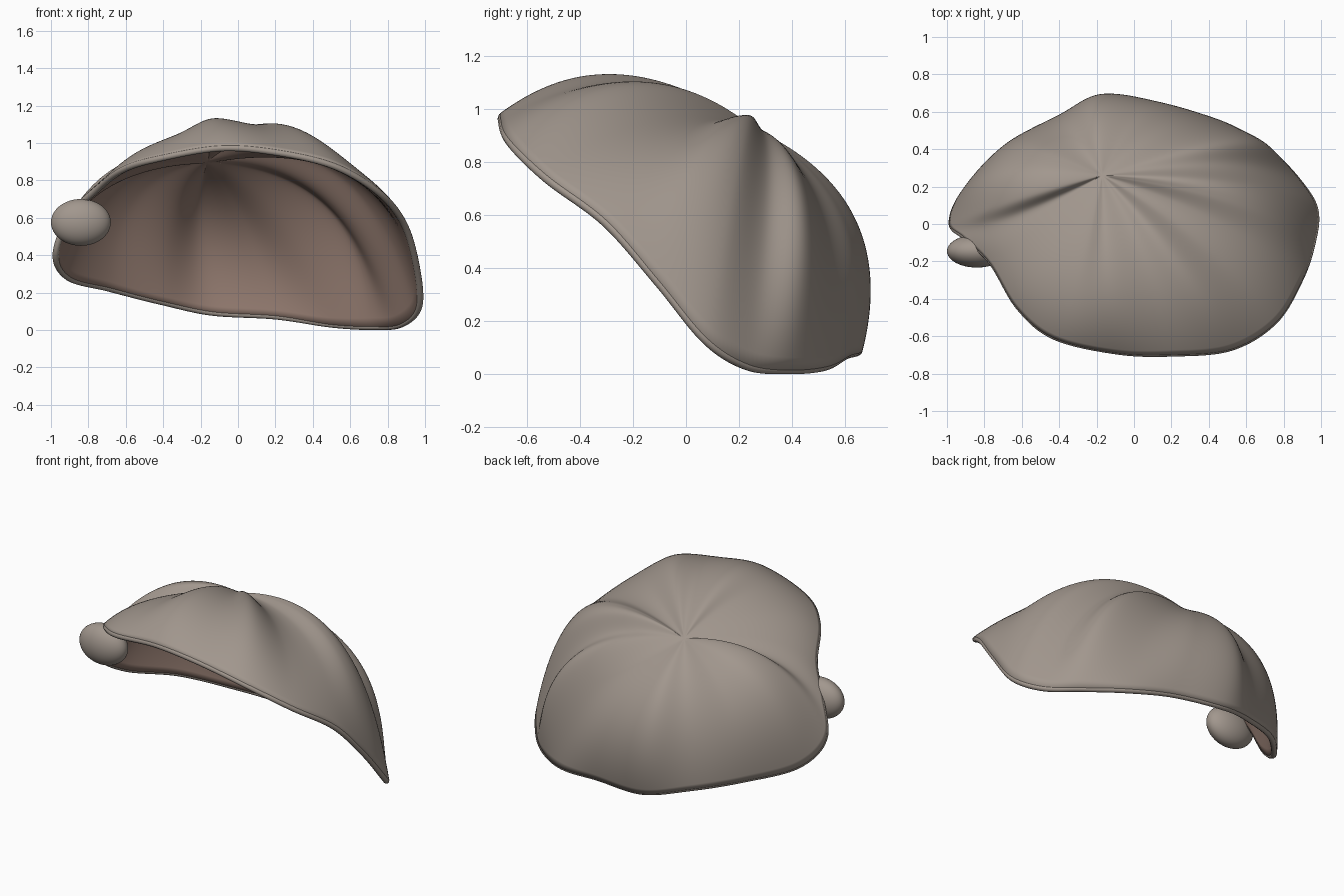
import bpy, bmesh, math
from mathutils import Vector

if "Cube" in bpy.data.objects:
    bpy.data.objects.remove(bpy.data.objects["Cube"])

HUB = Vector((-0.17, 0.26, 0.925))
# each fold ray: rim point, then the point halfway along the ray
RAYS = [
    ((-.10, -.69, .985), (-.14, -.25, 1.13)),
    ((.20, -.70, .965), (.06, -.22, 1.10)),
    ((.52, -.67, .89), (.23, -.19, 1.095)),
    ((.76, -.525, .75), (.37, -.11, .97)),
    ((.90, -.30, .58), (.47, .00, .91)),
    ((.97, -.10, .35), (.55, .11, .895)),
    ((.985, .08, .135), (.55, .21, .85)),
    ((.89, .24, .035), (.48, .31, .735)),
    ((.73, .40, .015), (.48, .44, .67)),
    ((.50, .54, .03), (.22, .52, .60)),
    ((.20, .62, .07), (.04, .60, .575)),
    ((-.15, .665, .09), (-.20, .635, .59)),
    ((-.42, .57, .15), (-.37, .51, .62)),
    ((-.70, .41, .22), (-.57, .41, .71)),
    ((-.92, .18, .28), (-.69, .27, .80)),
    ((-.99, .01, .41), (-.67, .12, .86)),
    ((-.91, -.07, .62), (-.60, .05, .845)),
    ((-.77, -.21, .76), (-.53, -.03, .905)),
    ((-.625, -.45, .87), (-.44, -.16, .985)),
    ((-.43, -.61, .93), (-.29, -.23, 1.055)),
]
SEG, RINGS, WALL = 200, 36, 0.035


def closed_spline(points, u):
    """Smooth closed curve through the points, u in rays."""
    n = len(points)
    i, f = int(u), u - int(u)
    a, b, c, d = (Vector(points[(i + k) % n]) for k in (-1, 0, 1, 2))
    return 0.5 * (2 * b + (c - a) * f + (2 * a - 5 * b + 4 * c - d) * f ** 2
                  + (3 * b - a - 3 * c + d) * f ** 3)


def material(name, rgb):
    m = bpy.data.materials.new(name)
    m.diffuse_color = (*rgb, 1)
    m.use_nodes = True
    m.node_tree.nodes["Principled BSDF"].inputs["Base Color"].default_value = m.diffuse_color
    return m


outer = material("taupe", (0.36, 0.31, 0.27))
inner = material("warm_brown", (0.28, 0.19, 0.155))

# folded shell: a fan of curved rays from the hub to the rim
bm = bmesh.new()
hub = bm.verts.new(HUB)
rings = [[] for _ in range(RINGS)]
for s in range(SEG):
    u = s * len(RAYS) / SEG
    rim = closed_spline([r[0] for r in RAYS], u)
    mid = closed_spline([r[1] for r in RAYS], u)
    ctrl = 2 * mid - (HUB + rim) / 2
    for k in range(RINGS):
        t = (k + 1) / RINGS
        rings[k].append(bm.verts.new(
            HUB * (1 - t) ** 2 + ctrl * 2 * t * (1 - t) + rim * t * t))
for s in range(SEG):
    n = (s + 1) % SEG
    bm.faces.new((hub, rings[0][s], rings[0][n]))
    for k in range(RINGS - 1):
        bm.faces.new((rings[k][s], rings[k + 1][s], rings[k + 1][n], rings[k][n]))
bm.normal_update()
edge_path = [v.co - v.normal * WALL / 2 for v in rings[-1]]
mesh = bpy.data.meshes.new("folded_shell")
bm.to_mesh(mesh)
bm.free()
shell = bpy.data.objects.new("folded_shell", mesh)
bpy.context.collection.objects.link(shell)
mesh.materials.append(outer)
mesh.materials.append(inner)
mesh.shade_smooth()
solid = shell.modifiers.new("thickness", 'SOLIDIFY')
solid.thickness = WALL
solid.offset = -1
solid.material_offset = 1

# rounded edge, flush with both faces of the shell
curve = bpy.data.curves.new("rim_edge", 'CURVE')
curve.dimensions = '3D'
curve.bevel_depth = WALL / 2
curve.bevel_resolution = 3
path = curve.splines.new('POLY')
path.points.add(SEG - 1)
path.use_cyclic_u = True
for point, co in zip(path.points, edge_path):
    point.co = (*co, 1)
edge = bpy.data.objects.new("rim_edge", curve)
bpy.context.collection.objects.link(edge)
curve.materials.append(outer)

# small egg-shaped knob on the left rim
bpy.ops.mesh.primitive_uv_sphere_add(segments=48, ring_count=24, radius=1,
                                     location=(-.84, -.145, .575))
knob = bpy.context.object
knob.name = "side_knob"
knob.scale = (.16, .088, .125)
knob.data.materials.append(outer)
bpy.ops.object.shade_smooth()
